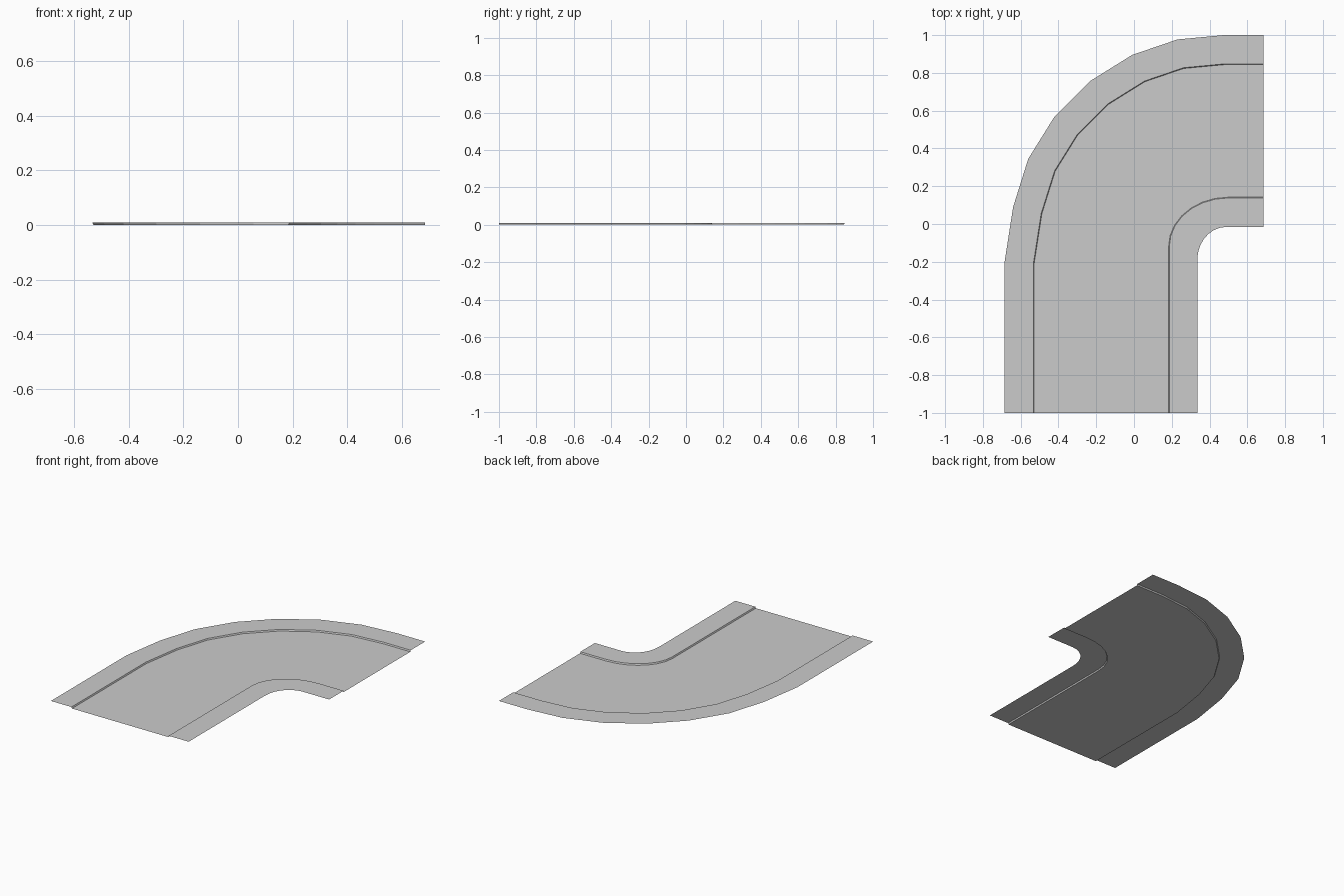
import bpy
from math import cos, sin, pi
from mathutils import Vector

if "Cube" in bpy.data.objects:
    bpy.data.objects.remove(bpy.data.objects["Cube"])

TOP, END_X, END_Y = 0.009, 0.685, -1.0


def bend(cx, cy, rx, ry, n=7):
    """Straight run, quarter-ellipse bend, straight run."""
    arc = [(cx - rx * cos(pi / 2 * i / n), cy + ry * sin(pi / 2 * i / n)) for i in range(n + 1)]
    return [(cx - rx, END_Y)] + arc + [(END_X, cy + ry)]


def inset(path, d):
    """Parallel path, d to the right of the travel direction, mitred."""
    pts = [Vector(p) for p in path]
    normals = []
    for a, b in zip(pts, pts[1:]):
        t = (b - a).normalized()
        normals.append(Vector((t.y, -t.x)))
    out = []
    for i, p in enumerate(pts):
        n0 = normals[max(i - 1, 0)]
        n1 = normals[min(i, len(normals) - 1)]
        m = (n0 + n1).normalized()
        out.append(tuple(p + m * d / m.dot(n0)))
    return out


def strip(name, left, right, z_left, z_right):
    """Upward-facing ribbon between two paths."""
    n = len(left)
    verts = [(x, y, z_left) for x, y in left] + [(x, y, z_right) for x, y in right]
    faces = [(i, n + i, n + i + 1, i + 1) for i in range(n - 1)]
    me = bpy.data.meshes.new(name)
    me.from_pydata(verts, [], faces)
    me.update()
    ob = bpy.data.objects.new(name, me)
    bpy.context.collection.objects.link(ob)


# Paths from the outside of the corner to the inside
outer_edge = [(-0.685, -1), (-0.685, -0.2), (-0.64, 0.09), (-0.56, 0.345), (-0.42, 0.57),
              (-0.235, 0.755), (-0.01, 0.895), (0.23, 0.977), (0.475, 1), (0.685, 1)]
outer_curb_top = inset(outer_edge, 0.152)
outer_curb_foot = inset(outer_edge, 0.156)
inner_curb_top = bend(0.5, -0.12, 0.313, 0.258)
inner_curb_foot = bend(0.5, -0.12, 0.317, 0.262)
inner_edge = bend(0.49, -0.19, 0.155, 0.175)

# Raised pavements, curb faces and the sunken roadway
strip("outer_pavement", outer_edge, outer_curb_top, TOP, TOP)
strip("outer_curb", outer_curb_top, outer_curb_foot, TOP, 0)
strip("road_surface", outer_curb_foot, inner_curb_foot, 0, 0)
strip("inner_curb", inner_curb_foot, inner_curb_top, 0, TOP)
strip("inner_pavement", inner_curb_top, inner_edge, TOP, TOP)
